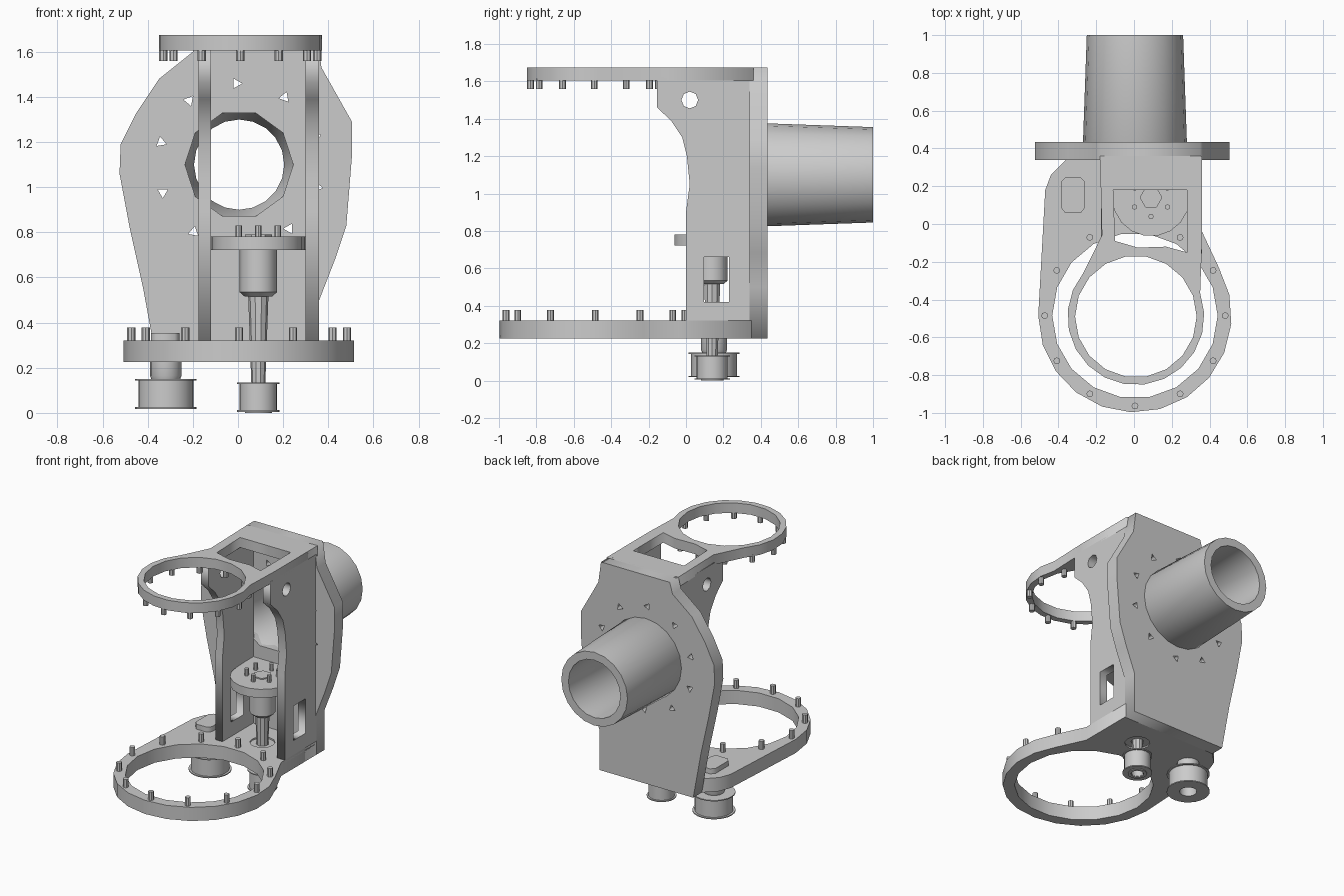
import bpy, bmesh
from math import cos, sin, radians, pi
from mathutils import Matrix, Vector

cube = bpy.data.objects.get("Cube")
if cube:
    bpy.data.objects.remove(cube, do_unlink=True)

grey = bpy.data.materials.new("plain grey")
grey.use_nodes = True
grey.diffuse_color = (0.6, 0.6, 0.6, 1)
grey.node_tree.nodes["Principled BSDF"].inputs["Base Color"].default_value = (0.6, 0.6, 0.6, 1)

# Axis swaps that stand a flat shape up in each plane
FLAT = Matrix.Identity(4)
FACING_BACK = Matrix(((1, 0, 0, 0), (0, 0, 1, 0), (0, 1, 0, 0), (0, 0, 0, 1)))
FACING_SIDE = Matrix(((0, 0, 1, 0), (1, 0, 0, 0), (0, 1, 0, 0), (0, 0, 0, 1)))


def finish(name, bm, matrix=FLAT, smooth=False):
    bm.transform(matrix)
    bmesh.ops.remove_doubles(bm, verts=bm.verts, dist=0.0005)
    bmesh.ops.recalc_face_normals(bm, faces=bm.faces)
    mesh = bpy.data.meshes.new(name)
    bm.to_mesh(mesh)
    bm.free()
    mesh.materials.append(grey)
    obj = bpy.data.objects.new(name, mesh)
    bpy.context.collection.objects.link(obj)
    if smooth:
        bpy.ops.object.select_all(action='DESELECT')
        obj.select_set(True)
        bpy.context.view_layer.objects.active = obj
        bpy.ops.object.shade_smooth_by_angle(angle=radians(35))
    return obj


def arc(cx, cy, r, start=0, end=360, n=16):
    """Points on an arc; a full turn leaves out the repeated end point."""
    count = n if end - start == 360 else n + 1
    turns = [radians(start + (end - start) * i / n) for i in range(count)]
    return [(cx + r * cos(a), cy + r * sin(a)) for a in turns]


def plate(name, outlines, low, high, matrix=FLAT):
    """Flat plate: first outline is the edge, the others are holes."""
    curve = bpy.data.curves.new(name + "_outline", 'CURVE')
    curve.dimensions = '2D'
    curve.fill_mode = 'BOTH'
    curve.extrude = (high - low) / 2
    for points in outlines:
        spline = curve.splines.new('POLY')
        spline.points.add(len(points) - 1)
        for point, (x, y) in zip(spline.points, points):
            point.co = (x, y, 0, 1)
        spline.use_cyclic_u = True
    temp = bpy.data.objects.new(name + "_outline", curve)
    bpy.context.collection.objects.link(temp)
    graph = bpy.context.evaluated_depsgraph_get()
    mesh = bpy.data.meshes.new_from_object(temp.evaluated_get(graph))
    bm = bmesh.new()
    bm.from_mesh(mesh)
    bpy.data.objects.remove(temp, do_unlink=True)
    bpy.data.curves.remove(curve)
    bpy.data.meshes.remove(mesh)
    bm.transform(Matrix.Translation((0, 0, (low + high) / 2)))
    return finish(name, bm, matrix)


def lathe(name, profile, centre, closed=False, steps=20, matrix=FLAT, smooth=True):
    """Spin (radius, height) points about the local upright axis."""
    bm = bmesh.new()
    verts = [bm.verts.new((r, 0, z)) for r, z in profile]
    pairs = list(zip(verts, verts[1:]))
    if closed:
        pairs.append((verts[-1], verts[0]))
    edges = [bm.edges.new(p) for p in pairs]
    bmesh.ops.spin(bm, geom=verts + edges, cent=(0, 0, 0), axis=(0, 0, 1),
                   angle=2 * pi, steps=steps, use_merge=True)
    return finish(name, bm, Matrix.Translation(Vector(centre)) @ matrix, smooth)


def cylinder(name, r, low, high, x, y, steps=20):
    return lathe(name, [(0, low), (r, low), (r, high), (0, high)], (x, y, 0), steps=steps)


def pins(name, cx, cy, radius, low, high, count, r=0.018):
    for i, (x, y) in enumerate(arc(cx, cy, radius, 30, 390, count)):
        cylinder(f"{name}_{i + 1}", r, low, high, x, y, 8)


SHAFT = (0.09, 0.14)
AXLE = (-0.32, 0.15)
BORE = (0.005, 1.1)
LOWER = (0.005, -0.485)
UPPER = (0.01, -0.49)

# Lower ring and its base plate
base_edge = arc(*LOWER, 0.512, 180, 390, 12) + [
    (0.36, -0.04), (0.36, 0.35), (-0.36, 0.34), (-0.44, 0.26), (-0.47, 0.18)]
plate("base_ring_plate", [base_edge, arc(*LOWER, 0.438, n=18), arc(*SHAFT, 0.08, n=12)],
      0.225, 0.32)
pins("base_pin", *LOWER, 0.478, 0.31, 0.378, 12)

# Upper ring with two arms around an opening
top_edge = arc(*UPPER, 0.362, 140, 380, 14) + [
    (0.36, -0.1), (0.36, 0.36), (-0.18, 0.36), (-0.17, -0.06)]
opening = [(-0.1, -0.09), (0.02, -0.125), (0.17, -0.12), (0.28, -0.15), (0.28, 0.18), (-0.11, 0.18)]
plate("top_ring_plate", [top_edge, arc(*UPPER, 0.322, n=18), opening], 1.605, 1.675)
pins("top_pin", *UPPER, 0.341, 1.56, 1.615, 12)

# Shield-shaped back plate with a bore and triangular bolt holes
shield = [(-0.36, 0.225), (0.36, 0.225), (0.36, 0.5), (0.43, 0.68), (0.48, 0.83),
          (0.505, 1.14), (0.505, 1.29), (0.37, 1.53), (0.35, 1.675), (-0.18, 1.675),
          (-0.2, 1.6), (-0.35, 1.48), (-0.45, 1.33), (-0.52, 1.19), (-0.525, 1.06),
          (-0.48, 0.82), (-0.42, 0.55)]
bolts = [arc(x, z, 0.026, 20 + 50 * i, 380 + 50 * i, 3)
         for i, (x, z) in enumerate(arc(*BORE, 0.36, 20, 380, 10))]
plate("back_plate", [shield, arc(*BORE, 0.24, n=10)] + bolts, 0.34, 0.435, FACING_BACK)

# Hollow tapering tube on the back
lathe("rear_tube", [(0.24, 0.36), (0.275, 0.435), (0.255, 1.0), (0.2, 1.0), (0.2, 0.5)],
      (BORE[0], 0, BORE[1]), closed=True, steps=20, matrix=FACING_BACK)

# Two side walls with a round hole and a window
wall = [(0, 0.3), (0.35, 0.3), (0.35, 1.62), (-0.155, 1.62), (-0.155, 1.46), (-0.08, 1.39),
        (-0.02, 1.3), (0.005, 1.2), (0.02, 1.05), (0, 0.9)]
window = [(0.095, 0.42), (0.23, 0.42), (0.23, 0.66), (0.095, 0.66)]
for name, low, high in (("right_wall", -0.175, -0.12), ("left_wall", 0.3, 0.36)):
    plate(name, [wall, arc(0.02, 1.5, 0.045, n=8), window], low, high, FACING_SIDE)

# Motor shelf, motor and shaft
shelf = arc(*SHAFT, 0.205, 180, 360, 9) + [(0.305, 0.34), (-0.125, 0.34)]
plate("motor_shelf", [shelf, arc(*SHAFT, 0.045, n=10)], 0.722, 0.782)
pins("shelf_pin", *SHAFT, 0.1, 0.77, 0.83, 6, 0.014)
lathe("motor", [(0, 0.515), (0.06, 0.515), (0.083, 0.535), (0.083, 0.73), (0, 0.73)],
      (*SHAFT, 0), steps=12)
cylinder("motor_nut", 0.06, 0.72, 0.79, *SHAFT, 6)
lathe("drive_shaft", [(0, 0.1), (0.03, 0.1), (0.045, 0.52), (0, 0.52)], (*SHAFT, 0), steps=10)
lathe("shaft_bearing", [(0.04, 0.235), (0.085, 0.235), (0.085, 0.31), (0.04, 0.31)],
      (*SHAFT, 0), closed=True, steps=12)


# Flanged pulleys with a bored underside
def pulley(name, centre, body, rim, low, high):
    t = 0.007
    lathe(name, [(0, low + 0.08), (rim * 0.4, low + 0.08), (rim * 0.4, low), (rim, low),
                 (rim, low + t), (body, low + t), (body, high - t), (rim, high - t),
                 (rim, high), (0, high)], (*centre, 0), steps=24)


pulley("small_pulley", SHAFT, 0.083, 0.094, 0.005, 0.135)
pulley("large_pulley", AXLE, 0.122, 0.136, 0.018, 0.15)
lathe("large_pulley_hub", [(0, 0.14), (0.06, 0.14), (0.07, 0.165), (0.07, 0.24), (0, 0.24)],
      (*AXLE, 0), steps=16)

# Oblong cap over the large pulley's axle
cap = [(-0.365, 0.06), (-0.28, 0.06), (-0.26, 0.085), (-0.26, 0.225),
       (-0.285, 0.25), (-0.36, 0.25), (-0.385, 0.225), (-0.385, 0.085)]
plate("axle_cap", [cap], 0.31, 0.355)

# Foot flange of the small pulley resting on the ground
lathe("small_pulley_lip", [(0.04, 0), (0.06, 0), (0.06, 0.008), (0.04, 0.008)],
      (*SHAFT, 0), closed=True, steps=16)
